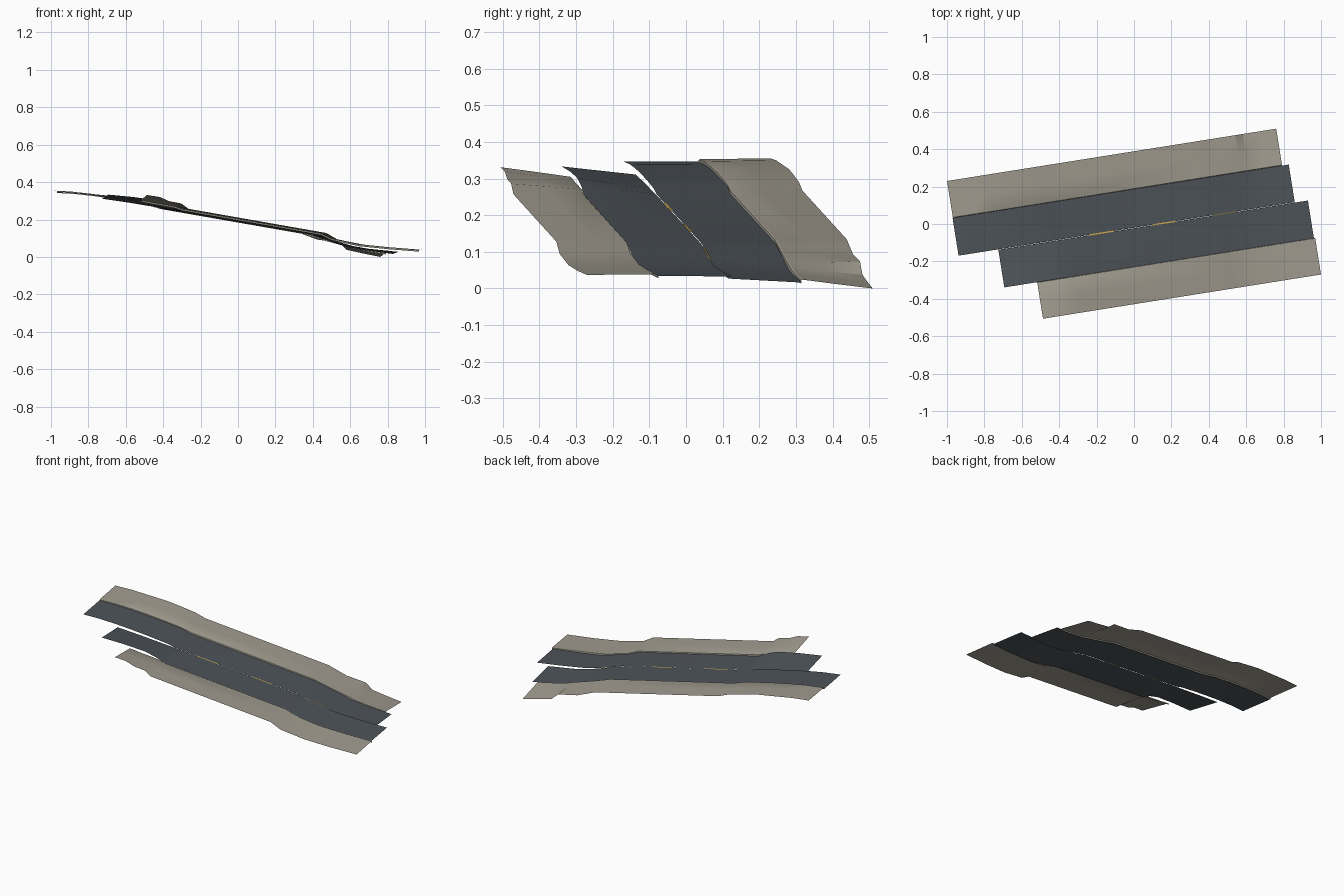
import bpy, bmesh, math

if "Cube" in bpy.data.objects:
    bpy.data.objects.remove(bpy.data.objects["Cube"])

A = math.atan2(0.157, 0.9876)      # heading of the road in plan
C, S = math.cos(A), math.sin(A)


def material(name, col):
    m = bpy.data.materials.new(name)
    m.diffuse_color = (*col, 1)
    m.use_nodes = True
    m.node_tree.nodes["Principled BSDF"].inputs["Base Color"].default_value = m.diffuse_color
    return m


asphalt = material("asphalt", (0.075, 0.088, 0.1))
concrete = material("concrete", (0.36, 0.335, 0.28))
yellow = material("yellow_paint", (0.65, 0.42, 0.08))
faded = material("faded_paint", (0.2, 0.15, 0.06))


def sheet(name, rows, mat):
    """Grid surface from rows of (along, across, height) points."""
    bm = bmesh.new()
    grid = [[bm.verts.new((u * C - v * S, u * S + v * C, z)) for u, v, z in r]
            for r in rows]
    for a, b in zip(grid, grid[1:]):
        for i in range(len(a) - 1):
            bm.faces.new((a[i], b[i], b[i + 1], a[i + 1]))
    bmesh.ops.recalc_face_normals(bm, faces=bm.faces)
    bm.normal_update()
    if sum(f.normal.z for f in bm.faces) < 0:
        bmesh.ops.reverse_faces(bm, faces=bm.faces)
    me = bpy.data.meshes.new(name)
    bm.to_mesh(me)
    bm.free()
    me.materials.append(mat)
    ob = bpy.data.objects.new(name, me)
    bpy.context.collection.objects.link(ob)
    bpy.ops.object.select_all(action='DESELECT')
    ob.select_set(True)
    bpy.context.view_layer.objects.active = ob
    bpy.ops.object.shade_smooth_by_angle(angle=math.radians(25))


def lane(name, v_in, v_out, prof):
    rows = []
    for u, zi, zo in prof:
        rows.append([(u, v_in + (v_out - v_in) * t, zi + (zo - zi) * t)
                     for t in (0, 0.5, 1)])
    sheet(name, rows, asphalt)


def sidewalk(name, v_in, v_out, prof):
    d = math.copysign(1, v_out)
    rows = []
    for u, zi, zo in prof:
        rows.append([(u, v_in, zi - 0.011), (u, v_in + d * 0.002, zi - 0.002),
                     (u, v_in + d * 0.006, zi),
                     (u, (v_in + v_out) / 2, (zi + zo) / 2), (u, v_out, zo)])
    sheet(name, rows, concrete)


# Lanes: (along, centre-line height, kerb-side height)
lane("far_lane", -0.02, 0.184, [
    (-0.953, .346, .346), (-0.85, .339, .34), (-0.75, .327, .329),
    (-0.65, .312, .314), (-0.55, .295, .298), (-0.43, .272, .276),
    (-0.385, .257, .257), (0.38, .126, .126), (0.41, .119, .121),
    (0.52, .086, .086), (0.62, .058, .054), (0.70, .044, .038), (0.867, .027, .016)])
lane("near_lane", -0.022, -0.226, [
    (-0.738, .311, .333), (-0.6, .291, .320), (-0.47, .27, .302),
    (-0.40, .259, .28), (-0.34, .249, .249), (0.40, .122, .122),
    (0.48, .097, .094), (0.63, .062, .056), (0.78, .046, .042), (0.938, .033, .034)])

# Sidewalks with a kerb face on the road side: (along, kerb height, outer height)
sidewalk("far_sidewalk", 0.184, 0.384, [
    (-0.951, .353, .355), (-0.85, .347, .350), (-0.75, .336, .339),
    (-0.62, .317, .325), (-0.53, .301, .307), (-0.45, .285, .290),
    (-0.39, .267, .267), (0.38, .134, .134), (0.43, .118, .115),
    (0.49, .100, .093), (0.61, .068, .074), (0.65, .055, .038),
    (0.74, .038, .018), (0.831, .024, 0)])
sidewalk("near_sidewalk", -0.226, -0.4236, [
    (-0.56, .305, .331), (-0.49, .291, .320), (-0.44, .283, .298),
    (-0.375, .271, .286), (-0.335, .257, .257), (0.41, .128, .128),
    (0.47, .100, .094), (0.62, .068, .064), (0.78, .052, .048), (0.945, .039, .037)])

# Dashed centre line
for i, (u0, u1, z0, z1, mat) in enumerate([
        (-0.246, -0.114, .2335, .211, yellow), (0.098, 0.222, .1755, .154, yellow),
        (0.43, 0.555, .1145, .0785, faded)]):
    sheet(f"centre_dash_{i + 1}",
          [[(u, -0.024, z), (u, -0.017, z)] for u, z in ((u0, z0), (u1, z1))], mat)
